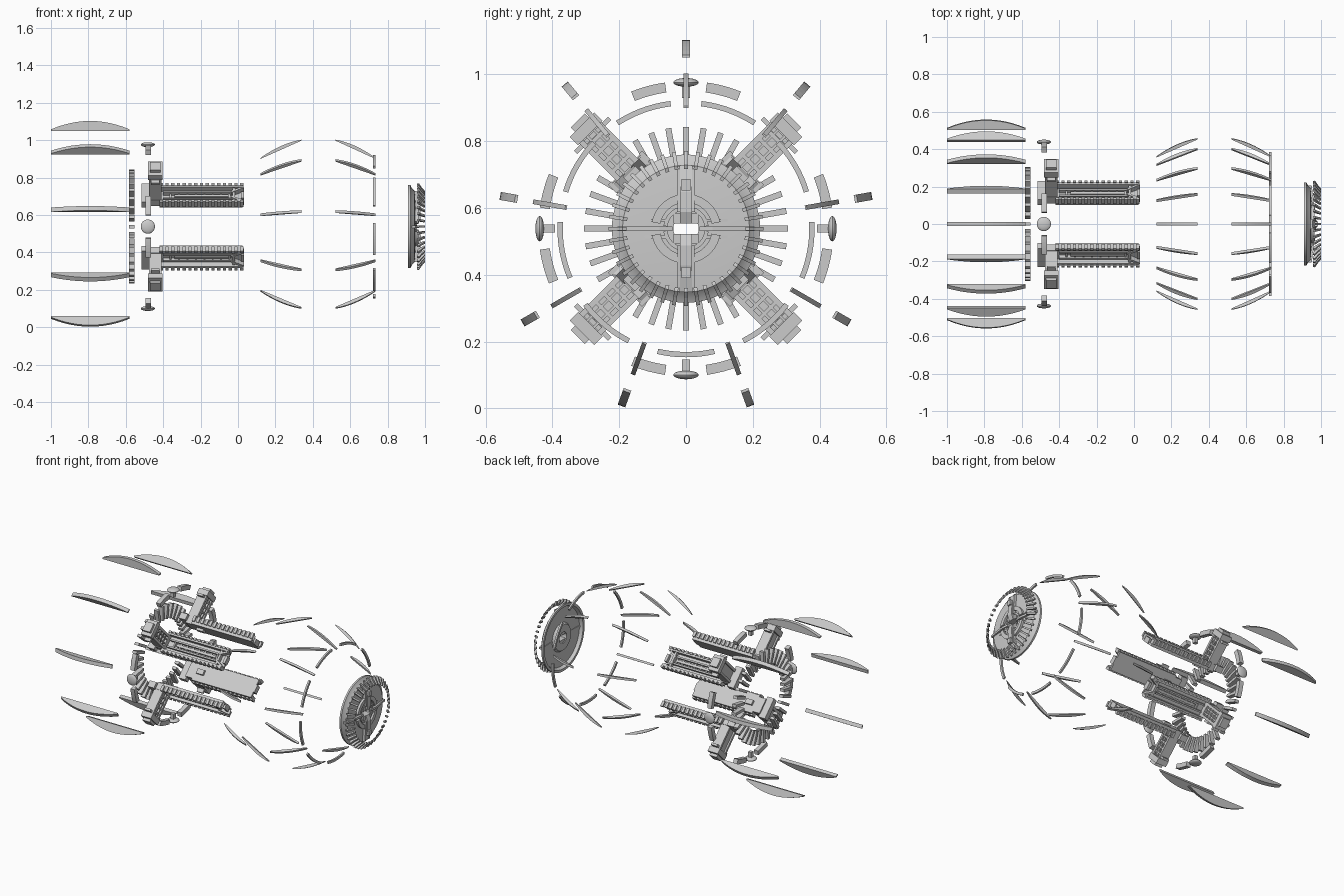
import bpy, bmesh
from math import radians, sin, cos, pi
from mathutils import Matrix, Vector

if "Cube" in bpy.data.objects:
    bpy.data.objects.remove(bpy.data.objects["Cube"])

CZ = 0.538  # height of the long axis
# Local frame for parts: x along the axis, y tangential, z radial


def box(bm, x0, x1, y0, y1, z0, z1, turn=0):
    """Box from limits, optionally turned about its own radial axis."""
    m = (Matrix.Translation(((x0 + x1) / 2, (y0 + y1) / 2, (z0 + z1) / 2))
         @ Matrix.Rotation(turn, 4, 'Z')
         @ Matrix.Diagonal((x1 - x0, y1 - y0, z1 - z0, 1)))
    bmesh.ops.create_cube(bm, size=1, matrix=m)


def prism(bm, pts, w, y=0):
    """Extrude an (x, z) outline across y."""
    a = [bm.verts.new((p[0], y - w / 2, p[1])) for p in pts]
    b = [bm.verts.new((p[0], y + w / 2, p[1])) for p in pts]
    bm.faces.new(a)
    bm.faces.new(b[::-1])
    n = len(pts)
    for i in range(n):
        j = (i + 1) % n
        bm.faces.new((a[j], a[i], b[i], b[j]))


def blade(bm, p0, p1, bulge, end, w, n=12):
    """Crescent plate: straight inner chord, bowed outer edge."""
    p0, p1 = Vector(p0), Vector(p1)
    out = [p0, p1]
    for i in range(n + 1):
        t = 1 - i / n
        out.append(p0.lerp(p1, t) + Vector((0, end + bulge * 4 * t * (1 - t))))
    prism(bm, out, w)


def sector(bm, x0, x1, r0, r1, half, n=10):
    """Curved bar around the axis, centred on local z."""
    rings = []
    for i in range(n + 1):
        a = radians(-half + 2 * half * i / n)
        rings.append([bm.verts.new((x, r * sin(a), r * cos(a)))
                      for x, r in ((x0, r0), (x1, r0), (x1, r1), (x0, r1))])
    for p, q in zip(rings, rings[1:]):
        for k in range(4):
            bm.faces.new((p[k], p[(k + 1) % 4], q[(k + 1) % 4], q[k]))
    bm.faces.new(rings[0])
    bm.faces.new(rings[-1][::-1])


def lathe(bm, prof, n=64):
    """Closed (x, r) profile revolved about the axis."""
    rings = [[bm.verts.new((x, r * sin(2 * pi * i / n), r * cos(2 * pi * i / n)))
              for x, r in prof] for i in range(n)]
    m = len(prof)
    for i in range(n):
        p, q = rings[i], rings[(i + 1) % n]
        for k in range(m):
            bm.faces.new((p[k], p[(k + 1) % m], q[(k + 1) % m], q[k]))


def place(name, bm, angles, smooth=False):
    """Make one mesh and place a copy at each angle round the axis."""
    bmesh.ops.recalc_face_normals(bm, faces=bm.faces[:])
    me = bpy.data.meshes.new(name)
    bm.to_mesh(me)
    bm.free()
    if smooth:
        me.shade_smooth()
        me.set_sharp_from_angle(angle=radians(30))
    for a in angles:
        ob = bpy.data.objects.new(name, me)
        ob.matrix_world = Matrix.Translation((0, 0, CZ)) @ Matrix.Rotation(radians(a - 90), 4, 'X')
        bpy.context.collection.objects.link(ob)


nine = [90 + 40 * k for k in range(9)]
four = [45 + 90 * k for k in range(4)]

# Outer fins
bm = bmesh.new()
blade(bm, (-1, .512), (-.58, .512), .045, .008, .024)
place("outer_fin", bm, nine)

# Cage ribs, narrow to wide and back
bm = bmesh.new()
blade(bm, (.12, .362), (.34, .46), .015, .005, .014)
place("front_rib", bm, nine)
bm = bmesh.new()
blade(bm, (.52, .46), (.735, .362), .015, .005, .014)
place("rear_rib", bm, nine)

# Cage ring arcs
bm = bmesh.new()
sector(bm, .722, .734, .369, .385, 13)
place("cage_arc", bm, [a + 20 for a in nine])

# Ring of teeth
bm = bmesh.new()
box(bm, -.584, -.553, -.009, .009, .212, .305)
place("ring_tooth", bm, range(0, 360, 10))

# Collar segments
bm = bmesh.new()
sector(bm, -.495, -.465, .412, .442, 6.8, 6)
place("collar_segment", bm, [c + s for c in range(0, 360, 90) for s in (-15, 15)])

# Lens-shaped buttons with stems
bm = bmesh.new()
bmesh.ops.create_uvsphere(bm, u_segments=32, v_segments=12, radius=1,
                          matrix=Matrix.Translation((-.482, 0, .438)) @ Matrix.Diagonal((.038, .038, .013, 1)))
box(bm, -.494, -.470, -.012, .012, .392, .43)
place("button", bm, range(0, 360, 90), True)

# Long rails: plate, raised rims, edge teeth, end braces
bm = bmesh.new()
box(bm, -.42, .025, -.062, .062, .205, .218)
for s in (-1, 1):
    lo, hi = sorted((s * .048, s * .062))
    box(bm, -.42, .025, lo, hi, .218, .252)
    lo, hi = sorted((s * .018, s * .028))
    box(bm, -.40, -.03, lo, hi, .218, .240)
    box(bm, -.04, .035, s * .036 - .006, s * .036 + .006, .218, .248, s * .5)
    for i in range(15):
        x = -.41 + i * .0307
        lo, hi = sorted((s * .058, s * .072))
        box(bm, x - .009, x + .009, lo, hi, .222, .258)
for i in range(8):
    x = -.36 + i * .045
    box(bm, x - .005, x + .005, -.018, .018, .218, .230)
box(bm, -.34, -.05, -.008, .008, .218, .236)
box(bm, -.03, -.015, -.05, .05, .218, .244)
box(bm, .015, .032, -.025, .025, .205, .240)
# tail plate and inner bump
box(bm, -.515, -.465, -.07, .07, .215, .255)
box(bm, -.47, -.41, -.05, .05, .205, .25)
box(bm, -.40, -.35, -.016, .016, .190, .206)
place("long_rail", bm, four)

# Radial arms: web, twin flanges, cross ties, stepped head
bm = bmesh.new()
box(bm, -.465, -.425, -.036, .036, .24, .42)
for s in (-1, 1):
    box(bm, -.475, -.41, s * .038 - .008, s * .038 + .008, .24, .43)
    box(bm, -.425, -.412, s * .014 - .004, s * .014 + .004, .24, .42)
for r in (.27, .305, .34, .375):
    box(bm, -.43, -.414, -.04, .04, r, r + .012)
box(bm, -.48, -.405, -.052, .052, .405, .44)
box(bm, -.465, -.42, -.072, .072, .388, .402)
box(bm, -.47, -.415, -.03, .03, .44, .458)
place("radial_arm", bm, four)

# End disc with recessed back
bm = bmesh.new()
lathe(bm, [(.910, .222), (.922, .222), (.930, .205), (.944, .190), (.950, .110),
           (.950, .038), (.915, .038), (.915, .085), (.930, .095), (.930, .195), (.910, .205)])
place("end_disc", bm, [90], True)

# Broken hub ring on the disc
bm = bmesh.new()
sector(bm, .945, .965, .078, .104, 34, 14)
sector(bm, .945, .958, .056, .068, 38, 12)
place("hub_arc", bm, four)

# Vertical spokes, with raised blocks and cheeks
bm = bmesh.new()
prism(bm, [(.925, .016), (.965, .016), (.978, .05), (.975, .11), (.955, .19), (.93, .19)], .036)
box(bm, .92, .960, -.038, .038, .016, .045)
for s in (-1, 1):
    prism(bm, [(.94, .05), (.972, .05), (.962, .188), (.94, .188)], .008, s * .022)
box(bm, .95, .984, -.013, .013, .115, .148)
place("vertical_spoke", bm, [90, 270])

# Horizontal spokes
bm = bmesh.new()
prism(bm, [(.93, .04), (.962, .04), (.968, .08), (.95, .205), (.925, .205)], .014)
for s in (-1, 1):
    prism(bm, [(.94, .06), (.96, .06), (.952, .125), (.94, .125)], .008, s * .025)
place("horizontal_spoke", bm, [0, 180])

# Claws floating round the disc
bm = bmesh.new()
prism(bm, [(.957, .230), (.962, .212), (.978, .196), (.996, .178), (1.0, .190), (.984, .208), (.968, .232)], .011)
place("disc_claw", bm, range(0, 360, 9))
